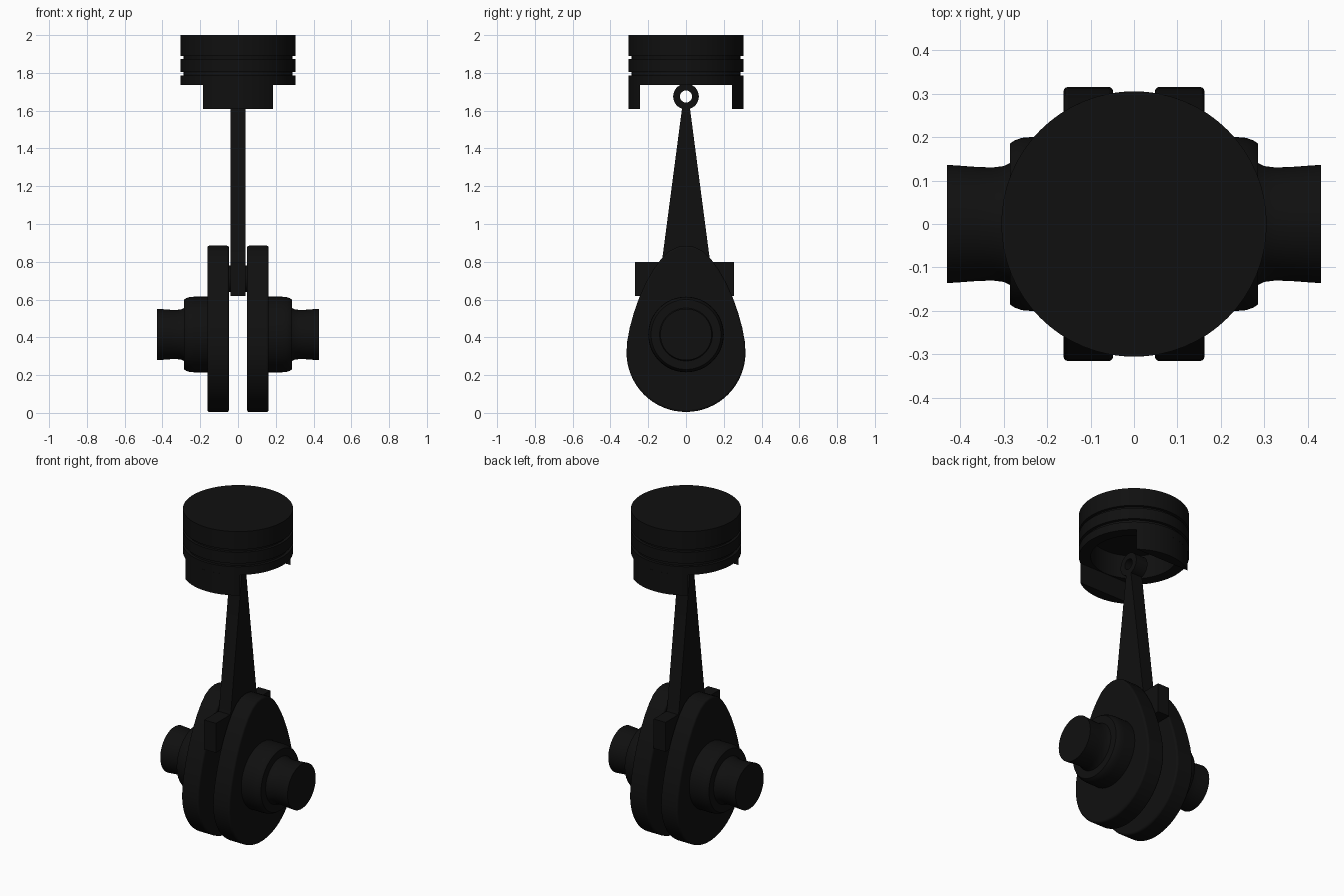
import bpy, math
from mathutils import Matrix

cube = bpy.data.objects.get("Cube")
if cube:
    bpy.data.objects.remove(cube, do_unlink=True)

black = bpy.data.materials.new("black metal")
black.use_nodes = True
colour = (0.005, 0.005, 0.005, 1)
black.diffuse_color = colour
black.node_tree.nodes["Principled BSDF"].inputs["Base Color"].default_value = colour


def make(name, verts, faces, bevel=0):
    mesh = bpy.data.meshes.new(name)
    mesh.from_pydata(verts, [], faces)
    mesh.materials.append(black)
    ob = bpy.data.objects.new(name, mesh)
    bpy.context.collection.objects.link(ob)
    if bevel:
        mod = ob.modifiers.new("rounded edges", "BEVEL")
        mod.width, mod.segments, mod.limit_method = bevel, 3, "ANGLE"
        mod.angle_limit = math.radians(50)
    bpy.ops.object.select_all(action="DESELECT")
    bpy.context.view_layer.objects.active = ob
    ob.select_set(True)
    bpy.ops.object.shade_smooth_by_angle(angle=math.radians(32))
    return ob


def lathe(name, profile, matrix, n=64):
    """Spin (radius, height) points about an axis; zero radius closes an end."""
    verts, rings, faces = [], [], []
    for r, h in profile:
        count = n if r else 1
        rings.append([len(verts) + i % count for i in range(n)])
        verts += [matrix @ Matrix.Rotation(math.tau * i / n, 4, "Z")
                  @ Matrix.Translation((r, 0, h)).to_translation() for i in range(count)]
    for a, b in zip(rings, rings[1:]):
        for i in range(n):
            j = (i + 1) % n
            faces.append(list(dict.fromkeys((a[i], a[j], b[j], b[i]))))
    return make(name, verts, faces)


def slab(name, outline, x0, x1, bevel=0):
    """Extrude a (y, z) outline along x."""
    n = len(outline)
    verts = [(x, y, z) for x in (x0, x1) for y, z in outline]
    faces = [list(range(n))[::-1], list(range(n, 2 * n))]
    faces += [(i, (i + 1) % n, n + (i + 1) % n, n + i) for i in range(n)]
    return make(name, verts, faces, bevel)


# Piston crown: hollow underneath, two ring grooves
R, G, BORE = 0.305, 0.288, 0.24
lathe("piston", [(0, 1.88), (BORE, 1.88), (BORE, 1.735), (R, 1.735),
                 (R, 1.785), (G, 1.785), (G, 1.805), (R, 1.805),
                 (R, 1.873), (G, 1.873), (G, 1.89), (R, 1.89), (R, 2), (0, 2)],
      Matrix.Identity(4))

# Skirts: circular segments hanging at front and back
half = math.acos(0.243 / R)
for side, label in ((-1, "front"), (1, "back")):
    n = 17
    arc = [(R * math.sin(a), side * R * math.cos(a))
           for a in (half * (2 * i / (n - 1) - 1) for i in range(n))]
    if side > 0:
        arc.reverse()
    verts = [(x, y, z) for z in (1.61, 1.737) for x, y in arc]
    faces = [list(range(n))[::-1], list(range(n, 2 * n))]
    faces += [(i, (i + 1) % n, n + (i + 1) % n, n + i) for i in range(n)]
    make(label + "_piston_skirt", verts, faces)

# Connecting rod: small end eye, tapered shank, big end block
W = 0.04
lathe("rod_small_end", [(0.032, -W), (0.068, -W), (0.068, W), (0.032, W), (0.032, -W)],
      Matrix.Translation((0, 0, 1.675)) @ Matrix.Rotation(math.pi / 2, 4, "Y"), 32)
slab("rod_shank", [(-0.135, 0.79), (0.135, 0.79), (0.125, 0.82),
                   (0.02, 1.62), (-0.02, 1.62), (-0.125, 0.82)], -W, W)
slab("rod_big_end", [(-0.27, 0.62), (0.255, 0.62), (0.255, 0.8), (-0.27, 0.8)], -W, W)

# Crank web outline: round counterweight below, narrowing to the pin above
right_half = [(0.315 * math.sin(a), 0.32 - 0.315 * math.cos(a))
              for a in (math.pi / 2 * i / 16 for i in range(17))]
right_half += [(0.311, 0.38), (0.298, 0.45), (0.276, 0.53), (0.248, 0.61), (0.212, 0.69),
               (0.172, 0.76), (0.132, 0.815), (0.09, 0.856), (0.045, 0.879), (0, 0.885)]
web = right_half + [(-y, z) for y, z in right_half[-2:0:-1]]

# Journal profile along the shaft, flaring at the outer end
journal = [(0, 0.15), (0.2, 0.15), (0.2, 0.235), (0.198, 0.258), (0.192, 0.275), (0.185, 0.285),
           (0.14, 0.285), (0.133, 0.3), (0.13, 0.325), (0.131, 0.36), (0.134, 0.4),
           (0.136, 0.43), (0, 0.43)]
for side, label in ((1, "left"), (-1, "right")):
    slab(label + "_crank_web", web, *sorted((side * 0.048, side * 0.162)), 0.01)
    lathe(label + "_journal", journal, Matrix.Translation((0, 0, 0.415))
          @ Matrix.Rotation(side * math.pi / 2, 4, "Y"))

# Crank pin joining the webs through the big end
lathe("crank_pin", [(0, -0.06), (0.07, -0.06), (0.07, 0.06), (0, 0.06)],
      Matrix.Translation((0, 0, 0.71)) @ Matrix.Rotation(math.pi / 2, 4, "Y"), 32)
